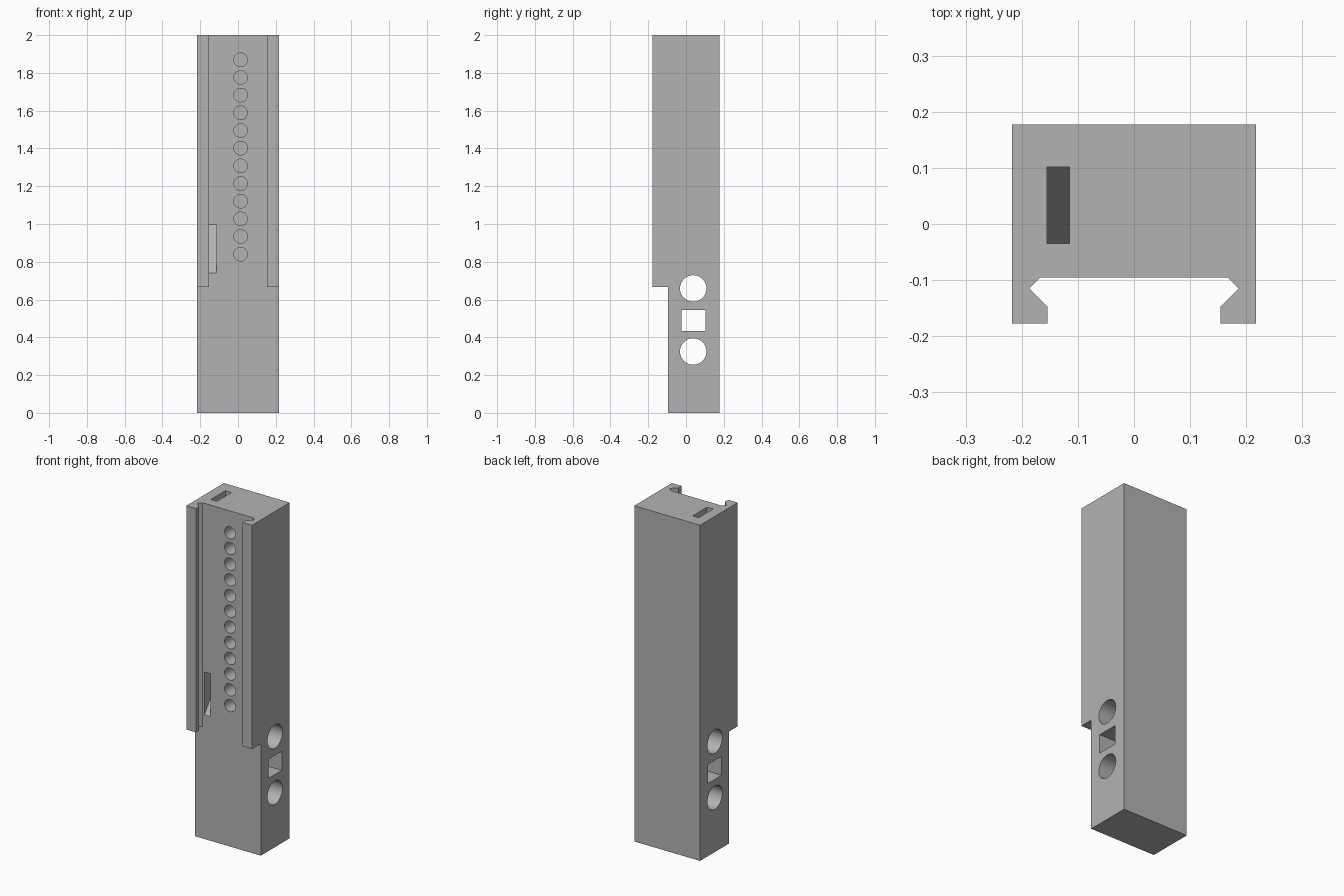
import bpy
import bmesh
import math
from mathutils import Matrix, Vector

old = bpy.data.objects.get("Cube")
if old:
    bpy.data.objects.remove(old, do_unlink=True)

grey = bpy.data.materials.new("plain grey")
grey.use_nodes = True
colour = (0.45, 0.45, 0.45, 1)
grey.diffuse_color = colour
grey.node_tree.nodes["Principled BSDF"].inputs["Base Color"].default_value = colour


def finish(name, bm):
    bmesh.ops.recalc_face_normals(bm, faces=bm.faces)
    mesh = bpy.data.meshes.new(name)
    bm.to_mesh(mesh)
    bm.free()
    mesh.materials.append(grey)
    ob = bpy.data.objects.new(name, mesh)
    bpy.context.collection.objects.link(ob)
    return ob


def prism(name, points, push):
    """Extrude a closed outline of 3D points along a vector."""
    bm = bmesh.new()
    face = bm.faces.new([bm.verts.new(p) for p in points])
    new = bmesh.ops.extrude_face_region(bm, geom=[face])["geom"]
    verts = [g for g in new if isinstance(g, bmesh.types.BMVert)]
    bmesh.ops.translate(bm, verts=verts, vec=Vector(push))
    return finish(name, bm)


def cylinder(name, centre, radius, depth, axis, sides):
    bm = bmesh.new()
    matrix = Matrix.Translation(centre) @ Matrix.Rotation(math.pi / 2, 4, axis)
    bmesh.ops.create_cone(bm, cap_ends=True, segments=sides, radius1=radius,
                          radius2=radius, depth=depth, matrix=matrix)
    return finish(name, bm)


W, BACK, FACE, FRONT = 0.217, 0.177, -0.095, -0.177
STEP, TOP = 0.667, 2.0

# Upper block with the undercut rails, one half mirrored
half = [(W, BACK), (W, FRONT), (0.154, FRONT), (0.154, -0.148),
        (0.187, -0.115), (0.167, FACE)]
outline = half + [(-x, y) for x, y in reversed(half)]
body = prism("slotted_block", [(x, y, STEP) for x, y in outline], (0, 0, TOP - STEP))

# Lower block, merged into the upper one
lower = prism("lower_block", [(-W, FACE, 0), (W, FACE, 0), (W, BACK, 0), (-W, BACK, 0)],
              (0, 0, STEP))


def apply_boolean(target, tool, operation):
    mod = target.modifiers.new(operation, 'BOOLEAN')
    mod.operation, mod.object, mod.solver = operation, tool, 'EXACT'
    bpy.context.view_layer.objects.active = target
    bpy.ops.object.modifier_apply(modifier=mod.name)
    bpy.data.objects.remove(tool, do_unlink=True)


apply_boolean(body, lower, 'UNION')

# Row of blind holes down the front
cutters = []
for i in range(12):
    z = 0.84 + i * 0.0936
    cutters.append(cylinder("front_hole", (0.014, FACE, z), 0.036, 0.2, 'X', 32))

# Two round holes and one square hole through the sides
for z in (0.325, 0.659):
    cutters.append(cylinder("side_hole", (0, 0.038, z), 0.07, 1, 'Y', 48))
cutters.append(prism("square_hole", [(-0.5, -0.025, 0.433), (-0.5, 0.102, 0.433),
                                     (-0.5, 0.102, 0.546), (-0.5, -0.025, 0.546)], (1, 0, 0)))

# Chute from the top slot down a ramp to the front window
chute = [(-0.035, 2.1), (0.102, 2.1), (0.102, 1.0), (FACE, 0.74), (-0.11, 0.738),
         (-0.11, 0.995), (-0.035, 0.995)]
cutters.append(prism("chute", [(-0.155, y, z) for y, z in chute], (0.04, 0, 0)))

for tool in cutters:
    apply_boolean(body, tool, 'DIFFERENCE')

# Crisp edges, smooth hole walls
bpy.ops.object.select_all(action='DESELECT')
body.select_set(True)
bpy.context.view_layer.objects.active = body
bpy.ops.object.shade_smooth_by_angle(angle=math.radians(30))
